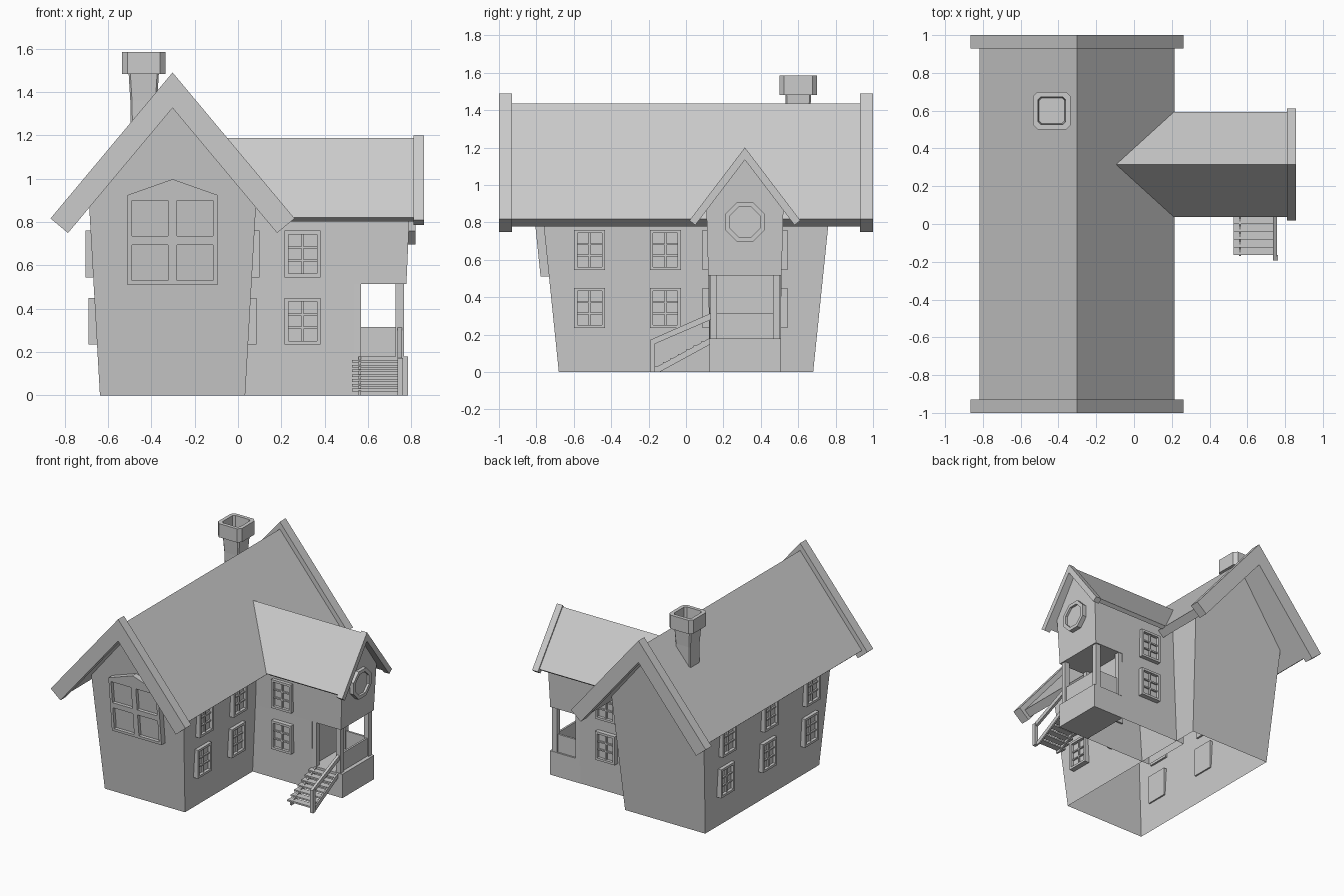
import bpy, bmesh
from math import radians, sqrt, pi, sin, cos
from mathutils import Matrix

if "Cube" in bpy.data.objects:
    bpy.data.objects.remove(bpy.data.objects["Cube"])


def finish(name, bm):
    bmesh.ops.recalc_face_normals(bm, faces=bm.faces[:])
    me = bpy.data.meshes.new(name)
    bm.to_mesh(me)
    bm.free()
    ob = bpy.data.objects.new(name, me)
    bpy.context.collection.objects.link(ob)
    return ob


def add_loft(bm, loops, caps=True, closed=True):
    rows = [[bm.verts.new(p) for p in lp] for lp in loops]
    n = len(rows[0])
    for a, b in zip(rows, rows[1:]):
        for i in range(n if closed else n - 1):
            j = (i + 1) % n
            bm.faces.new((a[i], a[j], b[j], b[i]))
    if caps:
        bm.faces.new(rows[0])
        bm.faces.new(rows[-1])


def loft(name, loops, caps=True, closed=True):
    bm = bmesh.new()
    add_loft(bm, loops, caps, closed)
    return finish(name, bm)


def add_box(bm, x0, x1, y0, y1, z0, z1, m=Matrix()):
    mat = m @ Matrix.Translation(((x0 + x1) / 2, (y0 + y1) / 2, (z0 + z1) / 2)) \
        @ Matrix.Diagonal((x1 - x0, y1 - y0, z1 - z0, 1))
    bmesh.ops.create_cube(bm, size=1, matrix=mat)


def box(name, *dims):
    bm = bmesh.new()
    add_box(bm, *dims)
    return finish(name, bm)


def chevron(half, peak, slope, t):
    # upside-down V cross-section of a roof, thickness t square to the slope
    k = sqrt(1 + slope * slope)
    nx, nz = slope / k, 1 / k
    e = peak - slope * half
    return [(-half, e), (0, peak), (half, e), (half - t * nx, e - t * nz),
            (0, peak - t / nz), (-half + t * nx, e - t * nz)]


CX, CY = -0.302, 0.315   # ridge lines of the main house and the wing

# main house: walls lean outward, underside open
def main_loop(s):
    pts = [(-0.335, 0), (-0.385, 0.88), (0, 1.36), (0.385, 0.88), (0.335, 0)]
    return [(CX + x, s * (0.68 + 0.103 * z), z) for x, z in pts]
loft("main_walls", [main_loop(-1), main_loop(1)], closed=False)

# main roof and thicker gable trims
prof = chevron(0.517, 1.435, 1.196, 0.062)
loft("main_roof", [[(CX + x, y, z) for x, z in prof] for y in (-0.94, 0.94)])
prof = chevron(0.563, 1.49, 1.196, 0.105)
for nm, a, b in (("front", -1, -0.93), ("back", 0.93, 1)):
    loft(nm + "_gable_trim", [[(CX + x, y, z) for x, z in prof] for y in (a, b)])

# wing roof, cut to run up the main roof slope
prof = chevron(0.278, 1.187, 1.315, 0.03)
loft("wing_roof", [[(CX + (1.43 - z) / 1.196, CY + y, z) for y, z in prof],
                   [(0.815, CY + y, z) for y, z in prof]])
prof = chevron(0.297, 1.2, 1.315, 0.04)
loft("wing_gable_trim", [[(x, CY + y, z) for y, z in prof] for x in (0.81, 0.858)])

# wing: upper storey over the porch, and lower room
up = [(-0.196, 0.515), (-0.206, 0.88), (0, 1.15), (0.206, 0.88), (0.196, 0.515)]
loft("wing_upper_storey", [[(-0.03, CY + y, z) for y, z in up],
                           [(0.777 + (z - 0.515) * 0.045, CY + y, z) for y, z in up]])
low = [(-0.188, 0), (-0.196, 0.515), (0.196, 0.515), (0.188, 0)]
loft("wing_lower_room", [[(x, CY + y, z) for y, z in low] for x in (-0.03, 0.535)],
     closed=False)

# porch: base, posts and railing panels
box("porch_base", 0.53, 0.785, 0.125, 0.505, 0, 0.18)
for i, (x0, x1, y0) in enumerate([(0.727, 0.767, 0.13), (0.727, 0.767, 0.465),
                                  (0.53, 0.567, 0.125), (0.53, 0.567, 0.47)]):
    box(f"porch_post_{i + 1}", x0, x1, y0, y0 + 0.037, 0.175, 0.52)
box("porch_side_rail", 0.74, 0.755, 0.16, 0.47, 0.18, 0.315)
box("porch_back_rail", 0.56, 0.735, 0.477, 0.492, 0.18, 0.315)

# stairs: open treads, stringers, handrail and newel post
bm = bmesh.new()
for i in range(7):
    y, z = -0.165 + i * 0.041, 0.025 + i * 0.022
    add_box(bm, 0.527, 0.742, y, y + 0.05, z - 0.006, z + 0.006)
finish("stair_treads", bm)
for nm, x in (("left", 0.555), ("right", 0.738)):
    loft(nm + "_stringer", [[(xx, y, z) for y, z in
         ((-0.17, 0), (-0.17, 0.02), (0.125, 0.18), (0.125, 0.145), (-0.14, 0))]
         for xx in (x, x + 0.012)])
loft("stair_handrail", [[(x, y, z) for y, z in
     ((-0.19, 0.14), (-0.19, 0.172), (0.135, 0.315), (0.135, 0.28))]
     for x in (0.737, 0.757)])
box("stair_newel_post", 0.735, 0.762, -0.193, -0.165, 0, 0.172)


# small windows: frame, recessed pane and glazing bars
def window(name, x, y, z, angle):
    m = Matrix.Translation((x, y, z)) @ Matrix.Rotation(radians(angle), 4, 'Z')
    w, h, b, d = 0.0825, 0.1075, 0.017, 0.05
    bm = bmesh.new()
    for s in (-1, 1):
        xs = sorted((s * w, s * (w - b)))
        zs = sorted((s * h, s * (h - b)))
        add_box(bm, *xs, 0, d, -h, h, m)
        add_box(bm, -w + b, w - b, 0, d, *zs, m)
    add_box(bm, -w + b, w - b, 0.022, d, -h + b, h - b, m)
    add_box(bm, -0.005, 0.005, 0.01, 0.03, -h + b, h - b, m)
    for zz in (-0.03, 0.03):
        add_box(bm, -w + b, w - b, 0.01, 0.03, zz - 0.005, zz + 0.005, m)
    finish(name, bm)


for lvl, z, out in (("lower", 0.3425, 0.387), ("upper", 0.6525, 0.402)):
    for i, y in enumerate((-0.515, -0.11)):
        window(f"right_{lvl}_window_{i + 1}", CX + out, y, z, 90)
    for i, y in enumerate((-0.52, -0.02, 0.48)):
        window(f"left_{lvl}_window_{i + 1}", CX - out, y, z, -90)
    window(f"wing_front_{lvl}_window", 0.298, 0.087, z, 0)
    window(f"wing_back_{lvl}_window", 0.298, 0.543, z, 180)

# big front window: pointed frame sheared to follow the leaning wall
lean = Matrix.Identity(4)
lean[1][2] = -0.103
bm = bmesh.new()
m = lean @ Matrix.Translation((CX, -0.68, 0))
for x0, x1 in ((-0.207, -0.187), (-0.02, 0.02), (0.187, 0.207)):
    add_box(bm, x0, x1, -0.045, 0.01, 0.51, 0.905, m)
for z0, z1 in ((0.51, 0.53), (0.695, 0.735)):
    add_box(bm, -0.2, 0.2, -0.045, 0.01, z0, z1, m)
add_box(bm, -0.19, 0.19, -0.02, 0.01, 0.52, 0.91, m)
head = [(-0.207, 0.9), (-0.207, 0.925), (0, 0.998), (0.207, 0.925), (0.207, 0.9)]
add_loft(bm, [[m @ Matrix.Translation((x, y, z)).to_translation() for x, z in head]
              for y in (-0.045, 0.01)])
finish("front_gable_window", bm)


# octagonal window on the wing gable
def octagon(x, apothem):
    r = apothem / cos(pi / 8)
    return [(x, CY + r * cos(pi / 8 + i * pi / 4), 0.802 + r * sin(pi / 8 + i * pi / 4))
            for i in range(8)]
loft("wing_octagon_window", [octagon(0.77, 0.105), octagon(0.82, 0.105),
                             octagon(0.82, 0.08), octagon(0.803, 0.08)])


# chimney: flared stack and hollow chamfered cap
def ring(h, c, z):
    pts = [(h, -h + c), (h, h - c), (h - c, h), (-h + c, h),
           (-h, h - c), (-h, -h + c), (-h + c, -h), (h - c, -h)]
    return [(-0.435 + x, 0.6 + y, z) for x, y in pts]
loft("chimney_stack", [ring(0.058, 0.008, 1.1), ring(0.062, 0.008, 1.36),
                       ring(0.07, 0.008, 1.49)])
loft("chimney_cap", [ring(0.06, 0.015, 1.482), ring(0.1, 0.025, 1.482),
                     ring(0.1, 0.025, 1.585), ring(0.073, 0.015, 1.585),
                     ring(0.068, 0.015, 1.49)])
